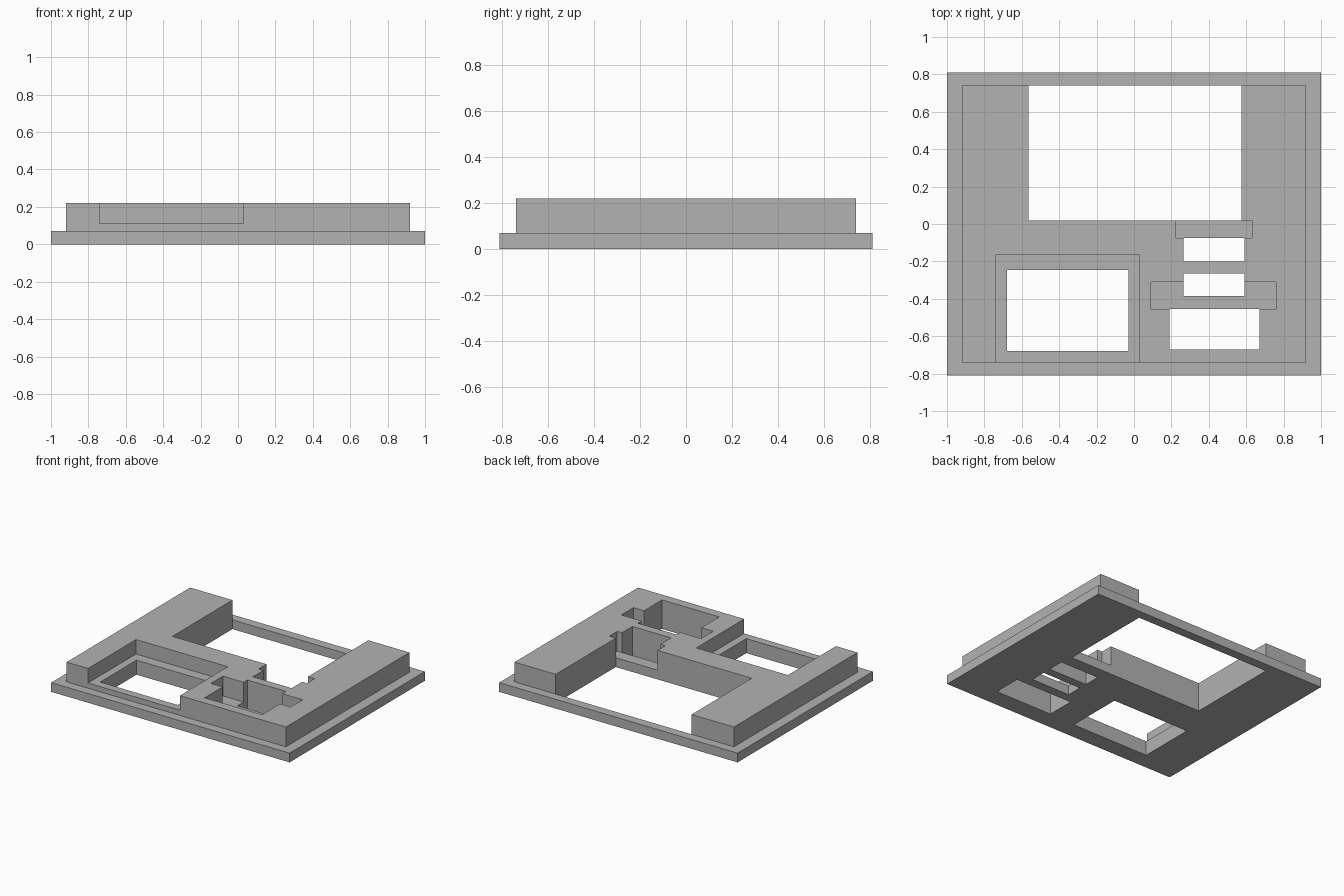
import bpy

if "Cube" in bpy.data.objects:
    bpy.data.objects.remove(bpy.data.objects["Cube"], do_unlink=True)

GREY = (0.45, 0.45, 0.45, 1)
grey = bpy.data.materials.new("plain_grey")
grey.use_nodes = True
grey.diffuse_color = GREY
grey.node_tree.nodes["Principled BSDF"].inputs["Base Color"].default_value = GREY

PLATE, SHELF, TOP = 0.07, 0.11, 0.22   # heights of the steps
OVER = 0.1                             # cutter overshoot


def box(name, x0, x1, y0, y1, z0, z1):
    bpy.ops.mesh.primitive_cube_add(size=1)
    ob = bpy.context.object
    ob.name = name
    for v in ob.data.vertices:
        v.co = (x1 if v.co.x > 0 else x0,
                y1 if v.co.y > 0 else y0,
                z1 if v.co.z > 0 else z0)
    ob.data.materials.append(grey)
    return ob


def boolean(body, tool, operation):
    mod = body.modifiers.new(tool.name, 'BOOLEAN')
    mod.operation, mod.solver, mod.object = operation, 'EXACT', tool
    bpy.context.view_layer.objects.active = body
    bpy.ops.object.modifier_apply(modifier=mod.name)
    bpy.data.objects.remove(tool, do_unlink=True)


# Flanged base plate with the raised block on it
panel = box("panel_frame", -1, 1, -0.81, 0.81, 0, PLATE)
boolean(panel, box("raised_block", -0.92, 0.92, -0.74, 0.74, 0.02, TOP), 'UNION')

# Recesses open at the top: name, x range, y range, floor
recesses = [
    ("display_recess", -0.74, 0.03, -0.74 - 0.03, -0.165, SHELF),
    ("upper_slot_recess", 0.225, 0.63, -0.075, 0.02, PLATE),
    ("lower_slot_recess", 0.09, 0.76, -0.455, -0.31, PLATE),
]
# Openings that go right through
openings = [
    ("main_window", -0.565, 0.575, 0.02, 0.74),
    ("display_window", -0.68, -0.03, -0.68, -0.245),
    ("upper_slot", 0.265, 0.59, -0.20, -0.075),
    ("middle_slot", 0.265, 0.59, -0.385, -0.265),
    ("lower_window", 0.19, 0.67, -0.67, -0.455),
]
for name, x0, x1, y0, y1, floor in recesses:
    boolean(panel, box(name, x0, x1, y0, y1, floor, TOP + OVER), 'DIFFERENCE')
for name, x0, x1, y0, y1 in openings:
    boolean(panel, box(name, x0, x1, y0, y1, -OVER, TOP + OVER), 'DIFFERENCE')
